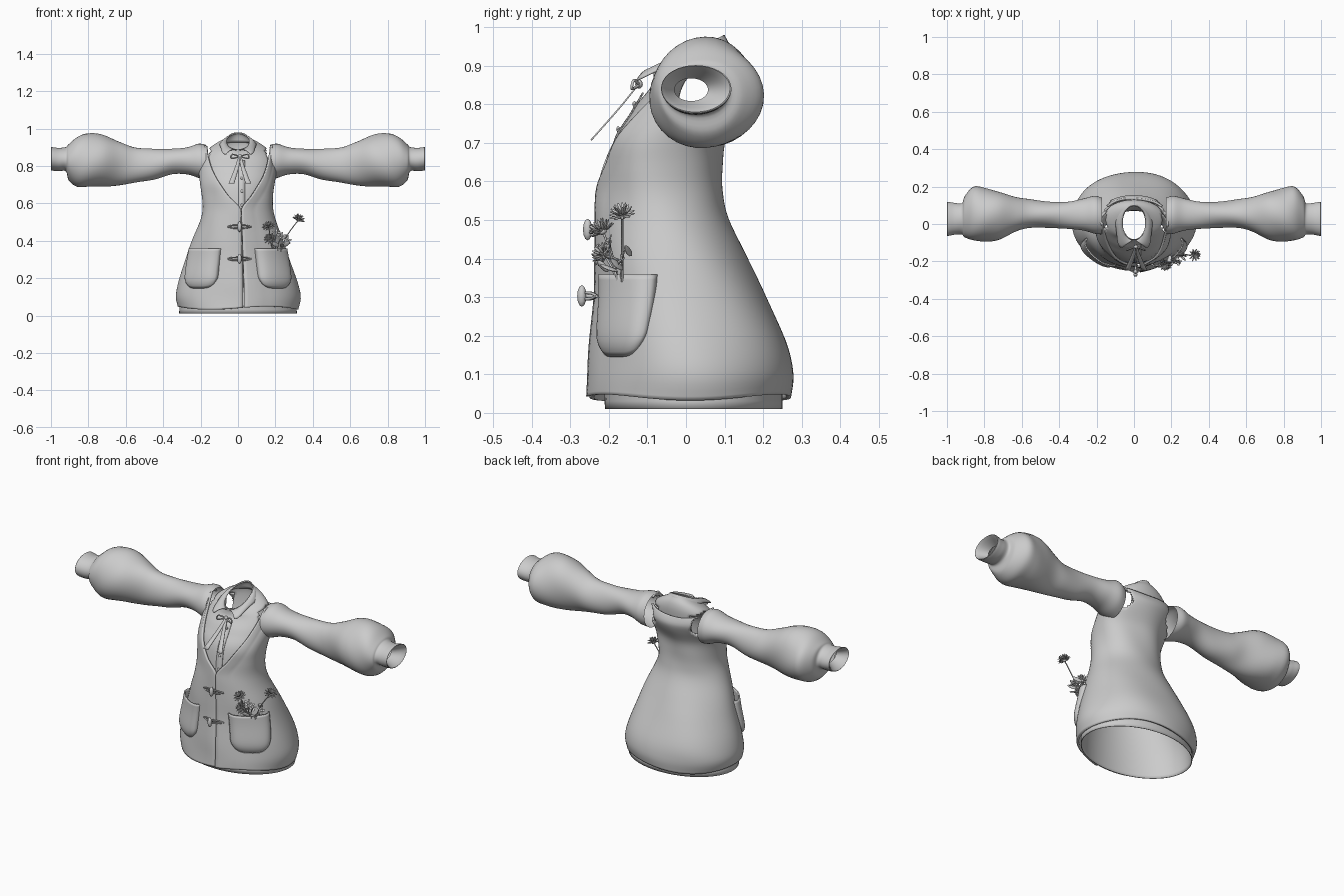
import bpy, bmesh, math
from math import sin, cos, pi
from mathutils import Vector, Matrix

if "Cube" in bpy.data.objects:
    bpy.data.objects.remove(bpy.data.objects["Cube"])

cloth = bpy.data.materials.new("light grey cloth")
cloth.use_nodes = True
cloth.diffuse_color = (0.6, 0.6, 0.6, 1)
cloth.node_tree.nodes["Principled BSDF"].inputs["Base Color"].default_value = (0.6, 0.6, 0.6, 1)


def finish(name, bm, thick=0, angle=40):
    me = bpy.data.meshes.new(name)
    bm.to_mesh(me)
    bm.free()
    ob = bpy.data.objects.new(name, me)
    bpy.context.collection.objects.link(ob)
    me.materials.append(cloth)
    bpy.ops.object.select_all(action='DESELECT')
    ob.select_set(True)
    bpy.context.view_layer.objects.active = ob
    bpy.ops.object.shade_smooth_by_angle(angle=math.radians(angle))
    if thick:
        mod = ob.modifiers.new("thickness", 'SOLIDIFY')
        mod.thickness, mod.offset = thick, -1
    return ob


def sheet(name, point, rows, cols, closed=False, thick=0, skip=None, flip=False, angle=40):
    """Surface from point(u, v), u around and v along, both 0..1."""
    bm = bmesh.new()
    n = cols if closed else cols + 1
    grid = [[bm.verts.new(point(i / cols, j / rows)) for i in range(n)] for j in range(rows + 1)]
    for a, b in zip(grid, grid[1:]):
        for i in range(cols):
            k = (i + 1) % n
            quad = [a[i], a[k], b[k], b[i]]
            mid = sum((v.co for v in quad), Vector()) / 4
            if not (skip and skip(mid)):
                bm.faces.new(quad[::-1] if flip else quad)
    return finish(name, bm, thick, angle)


def spline(table, t):
    """Smooth curve through the table rows, t in 0..1."""
    t = t * (len(table) - 1)
    i = min(int(t), len(table) - 2)
    f = t - i
    p = [table[max(0, min(len(table) - 1, i + k))] for k in (-1, 0, 1, 2)]
    return [b + f * ((c - a) / 2 + f * (a - 2.5 * b + 2 * c - d / 2 + f * (1.5 * (b - c) + (d - a) / 2)))
            for a, b, c, d in zip(*p)]


def at_height(table, z):
    lo, hi = 0.0, 1.0
    for _ in range(24):
        mid = (lo + hi) / 2
        lo, hi = (mid, hi) if spline(table, mid)[0] < z else (lo, mid)
    return spline(table, lo)


def oval(sec, th, out=0.0):
    z, rx, front, back = sec[:4]
    ry = (back - front) / 2
    return Vector(((rx + out) * sin(th), (front + back) / 2 - (ry + out) * cos(th), z))


def armhole(p):
    return abs(p.x) > .1 and ((p.y - .045) / .085) ** 2 + ((p.z - .83) / .068) ** 2 < 1


# Coat body: height, half width, front, back, half width of the neck opening
COAT = [(.04, .322, -.25, .272, 0), (.1, .334, -.245, .28, 0), (.18, .318, -.24, .265, 0),
        (.3, .278, -.23, .21, 0), (.4, .245, -.23, .16, 0), (.5, .205, -.228, .112, 0),
        (.57, .188, -.224, .098, 0), (.64, .19, -.217, .096, .06), (.71, .2, -.2, .102, .105),
        (.78, .207, -.155, .135, .14), (.85, .2, -.105, .155, .162), (.91, .185, -.07, .14, .172)]


def coat_point(u, v):
    sec = spline(COAT, v)
    w = max(0, sec[4])
    gap = math.asin(min(.95, w / sec[1])) + .008
    th = gap + u * (2 * pi - 2 * gap) + .09 * (1 - w / .172)
    fold = .004 * sin(5 * th + 9 * v) * sin(7 * v) + .01 * max(0, 1 - 16 * u)
    p = oval(sec, th, fold)
    p.z -= .04 * max(0, v - .8) * 5 * max(0, -cos(th))
    p.z += .008 * sin(3 * th) * max(0, 1 - 8 * v)
    return p


sheet("coat_body", coat_point, 48, 96, thick=.012, skip=armhole)

# Shirt worn beneath, open at the neck and hem
SHIRT = [(.01, .315, -.21, .25), (.15, .3, -.215, .24), (.35, .235, -.21, .165),
         (.55, .172, -.207, .08), (.7, .183, -.186, .085), (.78, .19, -.14, .115),
         (.86, .178, -.095, .13), (.9, .14, -.085, .125), (.925, .08, -.085, .105), (.935, .064, -.085, .1)]


def shirt_point(u, v):
    sec = spline(SHIRT, v)
    p = oval(sec, 2 * pi * u)
    p.z -= .045 * min(1, max(0, (sec[0] - .8) / .13)) * cos(2 * pi * u)
    return p


sheet("shirt_body", shirt_point, 40, 64, True, .004, armhole)


# Turned-down collar with two pointed tips
def collar_point(u, v):
    th = .12 + u * (2 * pi - .24)
    tip = max(0, cos(th)) ** 2
    top = oval((.932 - .045 * cos(th), .06, -.088, .098), th)
    low = oval((.915 - .012 * cos(th) - .04 * tip, .1, -.1 - .03 * tip, .118), th)
    low.x += .055 * tip * math.copysign(1, sin(th)) * abs(cos(th))
    p = top.lerp(low, v)
    p.z += .012 * sin(pi * v)
    return p


sheet("shirt_collar", collar_point, 6, 48, thick=.005, flip=True)

# Puffed sleeves ending in turned-in cuffs: reach, bottom, top, front, back
SLEEVE = [(.17, .725, .912, -.055, .14), (.21, .735, .918, -.052, .15), (.27, .755, .9, -.036, .135),
          (.35, .757, .893, -.025, .12), (.45, .725, .89, -.02, .12), (.55, .71, .897, -.022, .13),
          (.63, .7, .93, -.04, .143), (.72, .69, .966, -.08, .175), (.8, .685, .97, -.095, .193),
          (.86, .69, .955, -.09, .195), (.905, .725, .918, -.07, .15), (.92, .77, .9, -.055, .112),
          (.96, .772, .896, -.058, .112), (1.0, .78, .9, -.064, .114), (.94, .808, .867, -.03, .057)]
for side, label in ((1, "left"), (-1, "right")):
    def sleeve_point(u, v):
        x, lo, hi, front, back = spline(SLEEVE, v)
        a = 2 * pi * u
        r = 1 + .03 * sin(3 * a + 25 * v) * sin(pi * v)
        return Vector((side * min(x, 1), (front + back) / 2 + r * sin(a) * (back - front) / 2,
                       (lo + hi) / 2 + r * cos(a) * (hi - lo) / 2))
    sheet(label + "_sleeve", sleeve_point, 70, 36, True, flip=side > 0)


# Patch pockets wrapped round the front of the coat
for side, label in ((1, "left"), (-1, "right")):
    def pocket_point(u, v):
        s, t = 2 * u - 1, 1 - v
        corner = 1 - .22 * max(0, 1 - v / .25) ** 2
        z = .145 + .213 * v + .02 * abs(s) ** 4 * t
        th = math.radians(20 + 0.5 * (41 + 15 * v) * (1 + s * corner))
        puff = .026 * (1 - abs(s) ** 6) * (1 - t ** 8) + .001
        p = oval(at_height(COAT, z), th, puff)
        return Vector((side * p.x, p.y, p.z))
    sheet(label + "_pocket", pocket_point, 16, 18, thick=.007, flip=side < 0)


def cord(name, pts, r):
    cu = bpy.data.curves.new(name, 'CURVE')
    cu.dimensions, cu.bevel_depth, cu.bevel_resolution, cu.use_fill_caps = '3D', r, 1, True
    sp = cu.splines.new('POLY')
    fine = [spline(pts, k / 12) for k in range(13)]
    sp.points.add(12)
    for q, p in zip(sp.points, fine):
        q.co = (*p, 1)
    ob = bpy.data.objects.new(name, cu)
    bpy.context.collection.objects.link(ob)
    cu.materials.append(cloth)


def blobs(name, parts):
    """Ellipsoids (position, size, rotation) gathered in one object."""
    bm = bmesh.new()
    for loc, size, rot in parts:
        m = Matrix.Translation(loc) @ rot.to_4x4() @ Matrix.Diagonal((*size, 1))
        bmesh.ops.create_uvsphere(bm, u_segments=10, v_segments=6, radius=1, matrix=m)
    finish(name, bm)


FLAT = Matrix.Identity(3)

# Toggle fastenings with rope loops
for label, z, y in (("upper", .475, -.255), ("lower", .303, -.27)):
    blobs(label + "_toggle", [((.008, y, z), (.012, .012, .028), FLAT), ((.008, y + .02, z), (.006, .025, .006), FLAT)])
    for s in (-1, 1):
        cord(label + "_loop", [(.008, y + .008, z + .008 * s), (-.03, -.243, z + .007 * s), (-.055, -.235, z)], .004)
        cord(label + "_loop", [(.008, y + .008, z + .008 * s), (.04, -.245, z + .007 * s), (.07, -.232, z)], .004)


# Shirt placket and buttons
def shirt_front(z, x, out):
    sec = at_height(SHIRT, z)
    return oval(sec, math.asin(x / sec[1]), out)


sheet("shirt_placket", lambda u, v: shirt_front(.56 + .27 * v, .002 + .036 * u, .003), 14, 2, thick=.003)
blobs("shirt_buttons", [(shirt_front(z, .02, .006), (.008, .005, .008), FLAT) for z in (.59, .665, .735, .8)])

# Neck ribbon: two hanging tails, two loops and a knot
for s in (-1, 1):
    tail = [(.01, -.118, .855), (.01 + .016 * s, -.17, .79), (.01 + .045 * s, -.245, .705)]

    def tail_point(u, v):
        p = Vector(spline(tail, v))
        p.x += (u - .5) * (.012 + .018 * v)
        return p
    sheet("ribbon_tail", tail_point, 8, 2, thick=.004)
    cord("ribbon_loop", [(.01, -.12, .85), (.01 + .04 * s, -.135, .862), (.01 + .045 * s, -.14, .84), (.01, -.12, .85)], .004)
blobs("ribbon_knot", [((.01, -.122, .852), (.012, .01, .012), FLAT)])


# Flowers and leaves standing in the left pocket
def flower(name, head, size, petals, lift, facing, root):
    frame = Vector(facing).to_track_quat('Z', 'Y').to_matrix()
    parts = [(head, (size * .3, size * .3, size * .22), frame)]
    for ring in lift:
        for k in range(petals):
            rot = frame @ Matrix.Rotation(2 * pi * k / petals + ring, 3, 'Z') @ Matrix.Rotation(-ring, 3, 'Y')
            parts.append((Vector(head) + rot @ Vector((size * .6, 0, 0)), (size * .42, size * 1.1 / petals, size * .07), rot))
    blobs(name, parts)
    middle = (Vector(head) + Vector(root)) / 2 + Vector((-.012, 0, .012))
    cord(name + "_stem", [tuple(head), tuple(middle), root], .003)


for head, facing in (((.322, -.165, .51), (.4, -.2, 1)), ((.165, -.215, .47), (-.2, -.6, 1)), ((.175, -.21, .408), (-.4, -1, .6))):
    flower("full_flower", head, .036, 10, (.15, .6, 1.05), facing, (.215, -.165, .3))
for head in ((.235, -.2, .425), (.205, -.2, .44), (.265, -.165, .4)):
    flower("small_flower", head, .024, 5, (.2,), (.2, -1, .5), (.215, -.17, .3))
blobs("leaves", [((x, y, z), (.026, .004, .012), Matrix.Rotation(a, 3, 'Y') @ Matrix.Rotation(a, 3, 'Z'))
                 for x, y, z, a in ((.2, -.215, .38, .6), (.26, -.18, .385, -.7), (.25, -.15, .42, -.4),
                                    (.19, -.19, .4, 1.2), (.235, -.2, .375, -1.2))])
